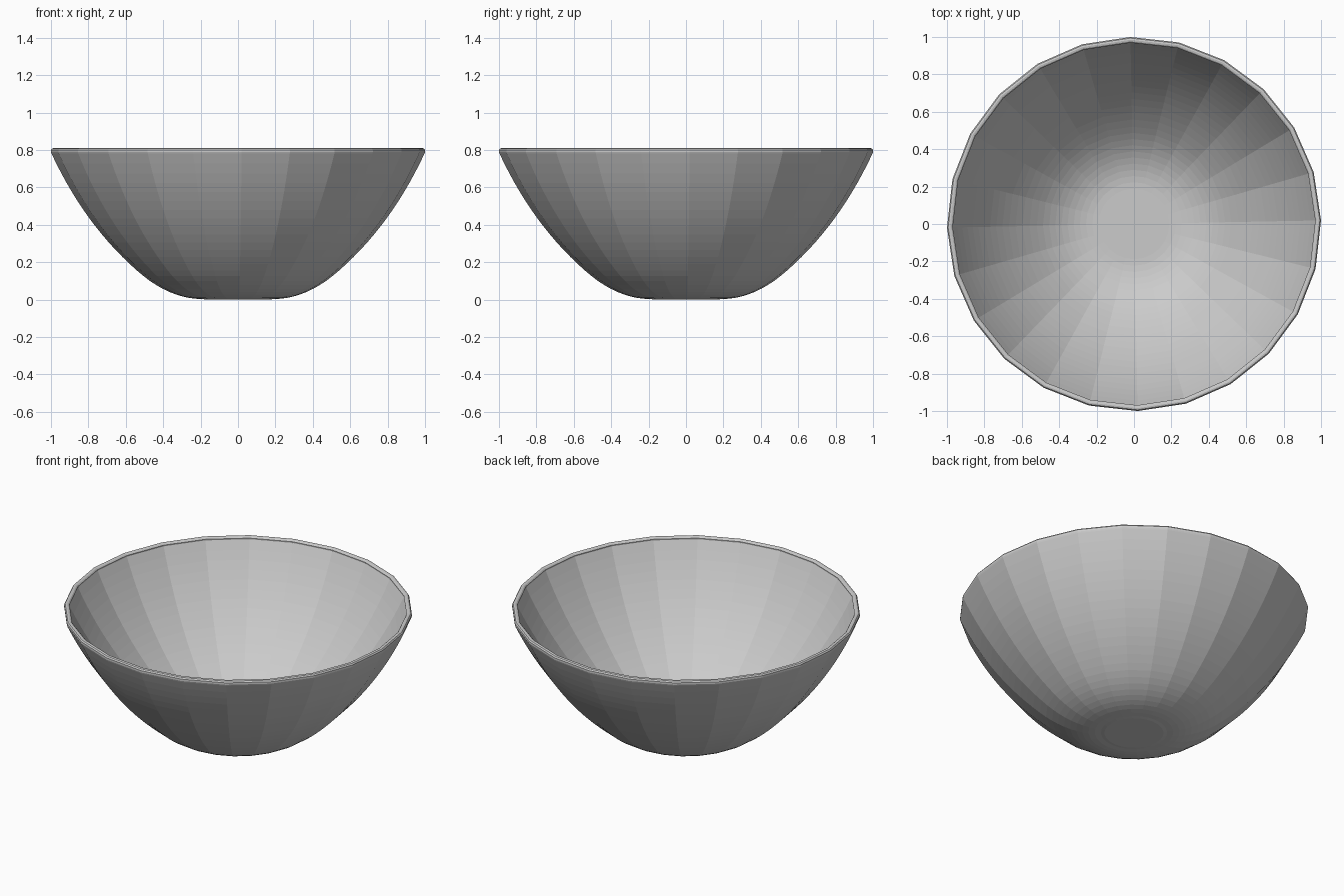
import bpy, bmesh, math
from mathutils import Vector

if "Cube" in bpy.data.objects:
    bpy.data.objects.remove(bpy.data.objects["Cube"])

SIDES = 24
TURN = math.radians(1.1)
WALL = 0.03


def curve(a, c, b, n):
    """Points of a quadratic curve from a to b, pulled toward c."""
    a, c, b = Vector(a), Vector(c), Vector(b)
    return [a * (1 - t) ** 2 + c * 2 * t * (1 - t) + b * t * t
            for t in (i / n for i in range(n + 1))]


# outer profile (radius, height): rounded base, then flaring wall
outer = curve((0.19, 0.003), (0.37, 0.003), (0.54, 0.155), 10)
outer += curve((0.54, 0.155), (0.82, 0.40), (0.997, 0.78), 14)[1:]

# inner profile: outer one offset by the wall thickness
inner = []
for i, p in enumerate(outer):
    d = (outer[min(i + 1, len(outer) - 1)] - outer[max(i - 1, 0)]).normalized()
    inner.append(p + Vector((-d.y, d.x)) * WALL)

# rounded lip joining both
lip = [Vector(p) for p in ((1.0, 0.788), (1.0, 0.80), (0.994, 0.808),
                           (0.985, 0.81), (0.976, 0.808), (0.969, 0.801))]
profile = [Vector((0.17, 0.0))] + outer + lip + inner[::-1]

# lathe the closed profile into the bowl
bm = bmesh.new()
rings = []
for p in profile:
    rings.append([bm.verts.new((p.x * math.cos(TURN + k * math.tau / SIDES),
                                p.x * math.sin(TURN + k * math.tau / SIDES), p.y))
                  for k in range(SIDES)])
for r0, r1 in zip(rings, rings[1:]):
    for k in range(SIDES):
        j = (k + 1) % SIDES
        bm.faces.new((r0[k], r0[j], r1[j], r1[k]))
bm.faces.new(rings[0][::-1])   # underside
bm.faces.new(rings[-1])        # inside floor
bmesh.ops.recalc_face_normals(bm, faces=bm.faces)

mesh = bpy.data.meshes.new("bowl")
bm.to_mesh(mesh)
bm.free()
bpy.context.collection.objects.link(bpy.data.objects.new("bowl", mesh))
